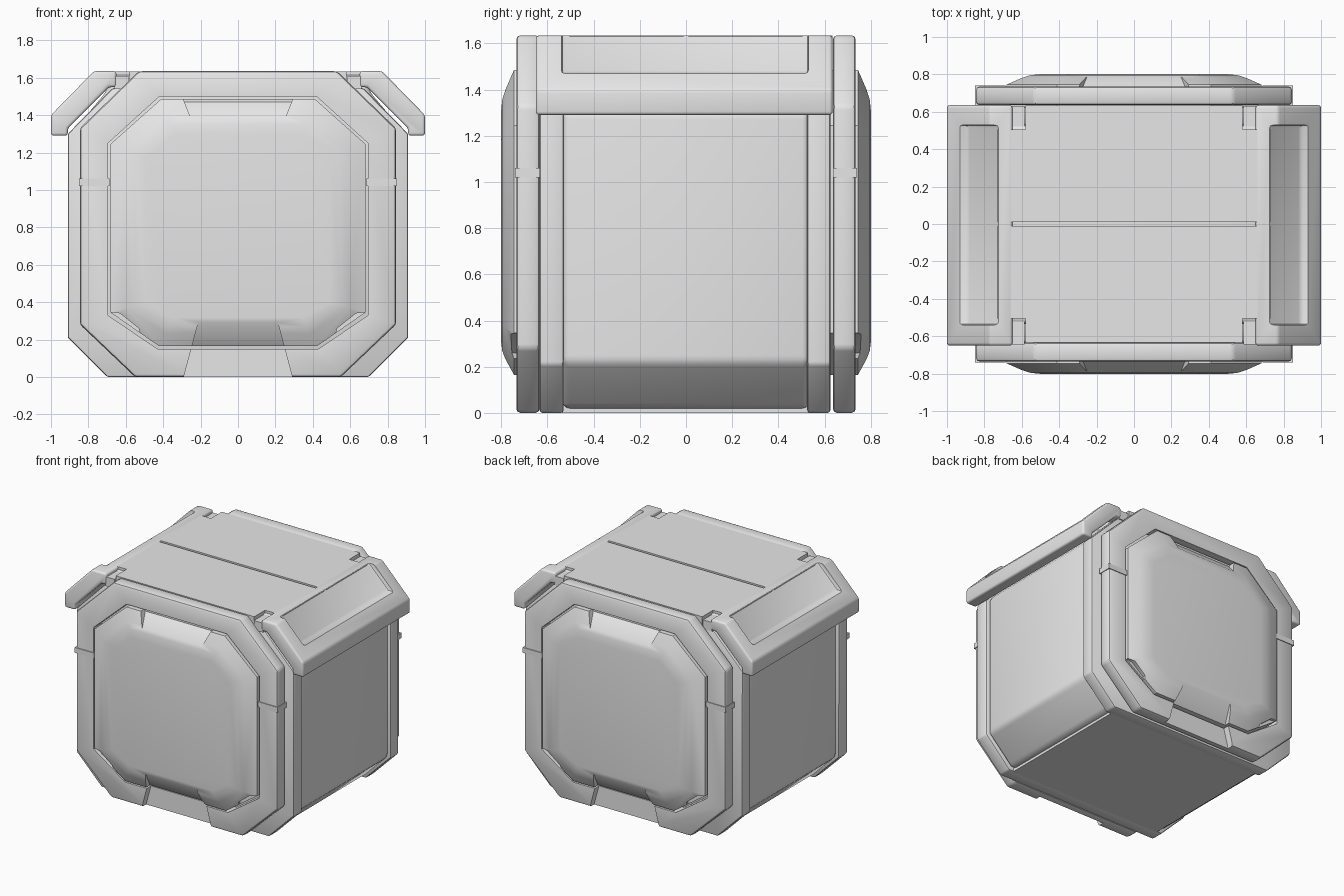
import bpy, bmesh
from mathutils import Vector

cube = bpy.data.objects.get("Cube")
if cube:
    bpy.data.objects.remove(cube, do_unlink=True)

grey = bpy.data.materials.new("plain_grey")
grey.use_nodes = True
grey.diffuse_color = (0.8, 0.8, 0.8, 1)
grey.node_tree.nodes["Principled BSDF"].inputs["Base Color"].default_value = (0.8, 0.8, 0.8, 1)


def loft(name, loops):
    """Closed solid through matching loops of points."""
    bm = bmesh.new()
    rows = [[bm.verts.new(p) for p in loop] for loop in loops]
    n = len(rows[0])
    for a, b in zip(rows, rows[1:]):
        for i in range(n):
            j = (i + 1) % n
            bm.faces.new((a[i], a[j], b[j], b[i]))
    bm.faces.new(rows[0])
    bm.faces.new(rows[-1])
    bmesh.ops.recalc_face_normals(bm, faces=bm.faces)
    mesh = bpy.data.meshes.new(name)
    bm.to_mesh(mesh)
    bm.free()
    mesh.materials.append(grey)
    obj = bpy.data.objects.new(name, mesh)
    bpy.context.scene.collection.objects.link(obj)
    return obj


def prism(name, outline, y0, y1):
    """Extrude an x-z outline along y."""
    return loft(name, [[(x, y, z) for x, z in outline] for y in (y0, y1)])


def box(name, x0, x1, y0, y1, z0, z1):
    return prism(name, [(x0, z0), (x1, z0), (x1, z1), (x0, z1)], y0, y1)


def octagon(w, z0, z1, low, high):
    """Chamfered outline; low and high are the corner cuts (dx, dz)."""
    return mirrored([(w - low[0], z0), (w, z0 + low[1]),
                     (w, z1 - high[1]), (w - high[0], z1)])


def mirrored(half):
    return half + [(-x, z) for x, z in reversed(half)]


def bake(obj):
    """Apply all modifiers of the object."""
    bpy.context.view_layer.update()
    graph = bpy.context.evaluated_depsgraph_get()
    mesh = bpy.data.meshes.new_from_object(obj.evaluated_get(graph))
    obj.modifiers.clear()
    obj.data = mesh


def cut(obj, *cutters):
    for c in cutters:
        mod = obj.modifiers.new("cut", "BOOLEAN")
        mod.operation = "DIFFERENCE"
        mod.solver = "EXACT"
        mod.object = c
    bake(obj)
    for c in cutters:
        bpy.data.objects.remove(c, do_unlink=True)


def finish(obj, width=0.0, segments=2):
    """Soften edges and shade smooth with sharp corners kept."""
    if width:
        mod = obj.modifiers.new("soften", "BEVEL")
        mod.width = width
        mod.segments = segments
        mod.limit_method = "ANGLE"
        mod.angle_limit = 0.5
        bake(obj)
    bpy.ops.object.select_all(action="DESELECT")
    obj.select_set(True)
    bpy.context.view_layer.objects.active = obj
    bpy.ops.object.shade_smooth_by_angle(angle=0.6)


# Central body, slightly inset between two end rims
core = prism("body_core", mirrored([(0.69, 0.02), (0.893, 0.22), (0.893, 1.30),
                                    (0.70, 1.53), (0.70, 1.615)]), -0.535, 0.535)
finish(core, 0.03, 3)
finish(box("floor_plate", -0.66, 0.66, -0.54, 0.54, 0, 0.05))
rim_outline = mirrored([(0.70, 0), (0.91, 0.21), (0.91, 1.30),
                        (0.67, 1.545), (0.57, 1.545), (0.57, 1.615)])
for label, y0, y1 in (("front", -0.634, -0.53), ("back", 0.525, 0.625)):
    finish(prism(label + "_rim", rim_outline, y0, y1), 0.012)

# Two lid halves with notched outer corners and a seam between them
for label, s in (("front", -1), ("back", 1)):
    half = [(0.73, 0.01), (0.73, 0.505), (0.58, 0.505), (0.58, 0.634)]
    finish(loft(label + "_lid", [[(x, s * y, z) for x, y in mirrored(half)]
                                 for z in (1.54, 1.634)]))

# Overhanging side caps with a sunken sloping panel
cap_outline = [(0.65, 1.635), (0.77, 1.635), (1.0, 1.40), (1.0, 1.29),
               (0.91, 1.29), (0.91, 1.33), (0.69, 1.55), (0.65, 1.55)]
recess_outline = [(0.89, 1.47), (1.1, 1.47), (1.1, 1.8), (0.56, 1.8)]
for label, s in (("left", 1), ("right", -1)):
    cap = prism(label + "_cap", [(s * x, z) for x, z in cap_outline], -0.65, 0.635)
    finish(cap, 0.015, 3)
    recess = prism("cap_cutter", [(s * x, z) for x, z in recess_outline], -0.54, 0.53)
    finish(recess, 0.015)
    cut(cap, recess)
    finish(cap)
    for end, y0, y1 in (("front", -0.645, -0.505), ("back", 0.505, 0.63)):
        finish(box(label + "_" + end + "_cap_tab", s * 0.585, s * 0.66, y0, y1, 1.54, 1.61))


def wedge(s, near, far, z_end, width):
    """Trapezoid cutter whose inner edge slides in height with depth."""
    loops = []
    for y, z in (near, far):
        loops.append([(-width(z_end), s * y, z_end), (width(z_end), s * y, z_end),
                      (width(z), s * y, z), (-width(z), s * y, z)])
    return loft("wedge_cutter", loops)


def low_width(z):
    return 0.29 - 0.267 * z


def high_width(z):
    return 0.25 + 0.4 * (z - 1.38)


# End frames and bulging end panels
for label, s, inner in (("front", -1, 0.634), ("back", 1, 0.636)):
    frame = prism(label + "_frame", octagon(0.845, 0, 1.635, (0.295, 0.28), (0.315, 0.305)),
                  s * inner, s * 0.735)
    finish(frame, 0.018, 2)
    opening = prism("opening_cutter", octagon(0.695, 0.15, 1.50, (0.265, 0.18), (0.275, 0.25)),
                    s * 0.5, s * 0.9)
    notch = wedge(s, (0.9, 0.2), (0.685, 0.2), -0.1, low_width)
    cut(frame, opening, notch)
    finish(frame)

    # Panel rises from the opening in a soft slope
    steps = [(0.62, 0), (0.745, 0), (0.782, 0.085), (0.796, 0.13), (0.802, 0.19)]
    loops = []
    for y, inset in steps:
        ring = octagon(0.682 - inset, 0.165 + 0.8 * inset, 1.485 - inset,
                       (0.26 - 0.6 * inset, 0.18 - 0.5 * inset),
                       (0.27 - 0.6 * inset, 0.24 - 0.6 * inset))
        loops.append([(x, s * y, z) for x, z in ring])
    panel = loft(label + "_panel", loops)
    cutters = [wedge(s, (0.9, 0.427), (0.70, 0.16), -0.1, low_width),
               wedge(s, (0.9, 1.27), (0.70, 1.47), 1.6, high_width)]
    for side in (-1, 1):
        dent = [(0.49, 0.1), (0.72, 0.1), (0.72, 0.35), (0.63, 0.34), (0.53, 0.26)]
        cutters.append(prism("dent_cutter", [(side * x, z) for x, z in dent],
                             s * 0.73, s * 0.9))
    cut(panel, *cutters)
    finish(panel)

    # Thin bands across the frame uprights
    for side, word in ((1, "left"), (-1, "right")):
        finish(box(label + "_" + word + "_band", side * 0.688, side * 0.85,
                   s * inner, s * 0.741, 1.02, 1.06))
